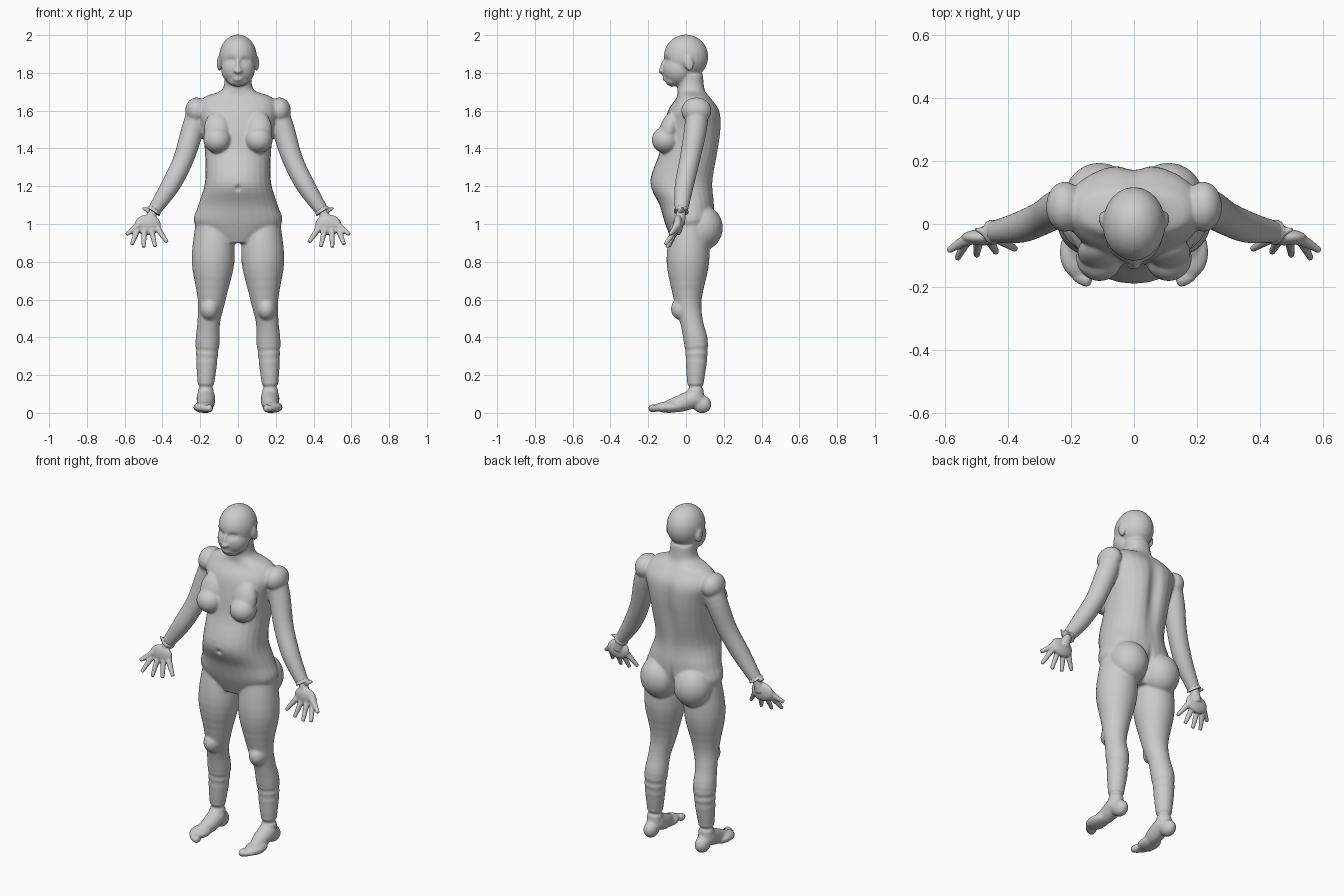
import bpy, bmesh, math
from mathutils import Vector, Matrix

cube = bpy.data.objects.get("Cube")
if cube:
    bpy.data.objects.remove(cube, do_unlink=True)

grey = (0.6, 0.6, 0.6, 1)
clay = bpy.data.materials.new("clay_grey")
clay.use_nodes = True
clay.diffuse_color = grey
clay.node_tree.nodes["Principled BSDF"].inputs["Base Color"].default_value = grey


def smooth_rows(rows, steps=5):
    """Catmull-Rom interpolation through rows of numbers."""
    rows = [Vector(row) for row in rows]
    padded = [rows[0]] + rows + [rows[-1]]
    result = []
    for before, start, end, after in zip(padded, padded[1:], padded[2:], padded[3:]):
        leave, arrive = (end - before) / 2, (after - start) / 2
        for step in range(steps):
            t = step / steps
            ease = t * t * (3 - 2 * t)
            result.append(start.lerp(end, ease) + leave * t * (1 - t) ** 2
                          - arrive * t * t * (1 - t))
    return result + [rows[-1]]


def circle(count=28):
    return [(math.cos(math.tau * i / count), math.sin(math.tau * i / count))
            for i in range(count)]


def skin(bm, rings):
    """Join rings of points into a closed shell."""
    loops = [[bm.verts.new(point) for point in ring] for ring in rings]
    for lower, upper in zip(loops, loops[1:]):
        for i in range(len(lower)):
            bm.faces.new((lower[i - 1], lower[i], upper[i], upper[i - 1]))
    bm.faces.new(loops[0])
    bm.faces.new(loops[-1])


def trunk(bm, rows):
    """Stack of rounded sections; each row is height, half width, front, back."""
    rings = []
    for row in smooth_rows(rows):
        height, half, front, back = row
        middle, depth = (front + back) / 2, (back - front) / 2
        rings.append([(half * math.copysign(abs(c) ** 0.9, c),
                       middle + depth * math.copysign(abs(s) ** 0.9, s), height)
                      for c, s in circle()])
    skin(bm, rings)


def tube(bm, *points):
    """Round limb; each point is x, y, z, radius."""
    path = smooth_rows(points)
    rings = []
    for i, point in enumerate(path):
        following = path[min(i + 1, len(path) - 1)]
        previous = path[max(i - 1, 0)]
        turn = (following - previous).to_3d().to_track_quat("Z", "Y")
        rings.append([point.to_3d() + turn @ Vector((c, s, 0)) * point.w for c, s in circle()])
    skin(bm, rings)


def ball(bm, centre, radii, tilt=0):
    placed = (Matrix.Translation(centre) @ Matrix.Rotation(tilt, 4, "X")
              @ Matrix.Diagonal(radii).to_4x4())
    bmesh.ops.create_uvsphere(bm, u_segments=24, v_segments=16, radius=1, matrix=placed)


def mirror(bm):
    """Copy everything built so far to the other side."""
    everything = bm.verts[:] + bm.edges[:] + bm.faces[:]
    copied = bmesh.ops.duplicate(bm, geom=everything)["geom"]
    verts = [item for item in copied if isinstance(item, bmesh.types.BMVert)]
    bmesh.ops.scale(bm, vec=(-1, 1, 1), verts=verts)


def fuse(name, bm, voxel, relax):
    """Merge overlapping shells into one smooth skin."""
    bmesh.ops.recalc_face_normals(bm, faces=bm.faces)
    rough = bpy.data.meshes.new(name)
    bm.to_mesh(rough)
    bm.free()
    thing = bpy.data.objects.new(name, rough)
    bpy.context.scene.collection.objects.link(thing)
    merge = thing.modifiers.new("merge", "REMESH")
    merge.mode = "VOXEL"
    merge.voxel_size = voxel
    soften = thing.modifiers.new("soften", "SMOOTH")
    soften.factor = 0.5
    soften.iterations = relax
    depsgraph = bpy.context.evaluated_depsgraph_get()
    depsgraph.update()
    baked = bpy.data.meshes.new_from_object(thing.evaluated_get(depsgraph))
    thing.modifiers.clear()
    thing.data = baked
    baked.materials.clear()
    baked.materials.append(clay)
    baked.shade_smooth()
    return thing


def press(thing, centre, radii, depth):
    """Soft sculpt stroke along y, the same on both sides."""
    for vertex in thing.data.vertices:
        place = (abs(vertex.co.x), vertex.co.y, vertex.co.z)
        distance = sum(((a - b) / r) ** 2 for a, b, r in zip(place, centre, radii))
        vertex.co.y += depth * math.exp(-distance)


figure = bmesh.new()

# Ear, chest, seat and shoulder
ball(figure, (0.1, 0.015, 1.85), (0.012, 0.025, 0.04), tilt=0.2)
ball(figure, (0.11, -0.108, 1.445), (0.074, 0.074, 0.07))
ball(figure, (0.11, -0.09, 1.5), (0.07, 0.05, 0.1), tilt=-0.3)
ball(figure, (0.11, 0.085, 0.98), (0.11, 0.11, 0.12))
ball(figure, (0.22, 0.055, 1.6), (0.06, 0.08, 0.07))

# Arm
tube(figure, (0.2, 0.06, 1.62, 0.06), (0.24, 0.05, 1.5, 0.06), (0.29, 0.02, 1.34, 0.054),
     (0.36, -0.01, 1.2, 0.05), (0.445, -0.025, 1.07, 0.035))

# Leg and kneecap
tube(figure, (0.125, 0.02, 1, 0.1), (0.132, 0.01, 0.8, 0.113), (0.14, 0.01, 0.6, 0.074),
     (0.155, 0.03, 0.48, 0.06), (0.162, 0.055, 0.35, 0.064), (0.17, 0.05, 0.15, 0.044),
     (0.17, 0.055, 0.06, 0.045))
ball(figure, (0.15, -0.02, 0.55), (0.05, 0.06, 0.06))

# Foot: heel, instep, sole and toes
ball(figure, (0.17, 0.085, 0.045), (0.04, 0.05, 0.047))
tube(figure, (0.17, 0.05, 0.08, 0.05), (0.17, -0.03, 0.05, 0.045), (0.18, -0.1, 0.035, 0.03))
ball(figure, (0.183, -0.09, 0.03), (0.054, 0.08, 0.03))
for toe in range(5):
    size = 0.022 - 0.002 * toe
    ball(figure, (0.15 + 0.017 * toe, -0.173 + 0.003 * toe ** 2, 0.024),
         (size * 0.8, size * 1.3, size))
mirror(figure)

# Torso and neck
trunk(figure, [(0.9, 0.1, -0.07, 0.08), (1, 0.23, -0.11, 0.14), (1.1, 0.21, -0.14, 0.15),
               (1.22, 0.175, -0.19, 0.145), (1.38, 0.175, -0.14, 0.175), (1.5, 0.19, -0.12, 0.19),
               (1.6, 0.215, -0.095, 0.18), (1.67, 0.18, -0.05, 0.13), (1.71, 0.085, -0.045, 0.1),
               (1.79, 0.07, -0.05, 0.09)])

# Head: skull, face, chin, nose and lips
ball(figure, (0, 0, 1.885), (0.1, 0.118, 0.118))
ball(figure, (0, -0.04, 1.82), (0.09, 0.085, 0.09))
ball(figure, (0, -0.07, 1.76), (0.055, 0.04, 0.032))
ball(figure, (0, -0.125, 1.81), (0.024, 0.022, 0.015))
ball(figure, (0, -0.12, 1.835), (0.012, 0.018, 0.04), tilt=-0.2)
for lip in (1.765, 1.783):
    ball(figure, (0, -0.108, lip), (0.028, 0.016, 0.01))
body = fuse("body", figure, voxel=0.007, relax=5)

# Sculpted eye sockets, eyelids, navel, spine and seat cleft
press(body, (0.038, -0.11, 1.866), (0.024, 0.06, 0.015), depth=0.012)
press(body, (0.038, -0.1, 1.864), (0.012, 0.04, 0.008), depth=-0.006)
press(body, (0, -0.185, 1.19), (0.012, 0.05, 0.012), depth=0.014)
press(body, (0, 0.18, 1.42), (0.04, 0.08, 0.2), depth=-0.026)
press(body, (0, 0.14, 0.98), (0.016, 0.09, 0.08), depth=-0.02)

# Hands: wrist, palm, thumb and a fan of four fingers
hands = bmesh.new()
tube(hands, (0.45, -0.025, 1.07, 0.024), (0.47, -0.035, 1, 0.03))
ball(hands, (0.478, -0.042, 0.995), (0.07, 0.026, 0.055))
tube(hands, (0.51, -0.042, 1.01, 0.022), (0.55, -0.06, 0.975, 0.016), (0.59, -0.085, 0.945, 0.01))
for finger in range(4):
    knuckle = Vector((0.53 - 0.035 * finger, -0.05, 0.975, 0.017))
    tip = Vector((0.562 - 0.062 * finger, -0.11 + 0.01 * finger,
                  0.875 + 0.01 * (finger - 1.3) ** 2, 0.01))
    tube(hands, knuckle, tip)
mirror(hands)
fuse("hands", hands, voxel=0.0045, relax=3)

# Flared wrist rims with a pointed outer flap
rims = bmesh.new()
tube(rims, (0.437, -0.024, 1.082, 0.034), (0.449, -0.026, 1.063, 0.041))
tube(rims, (0.465, -0.028, 1.068, 0.018), (0.506, -0.016, 1.085, 0.004))
mirror(rims)
fuse("wrist_rims", rims, voxel=0.004, relax=1)
